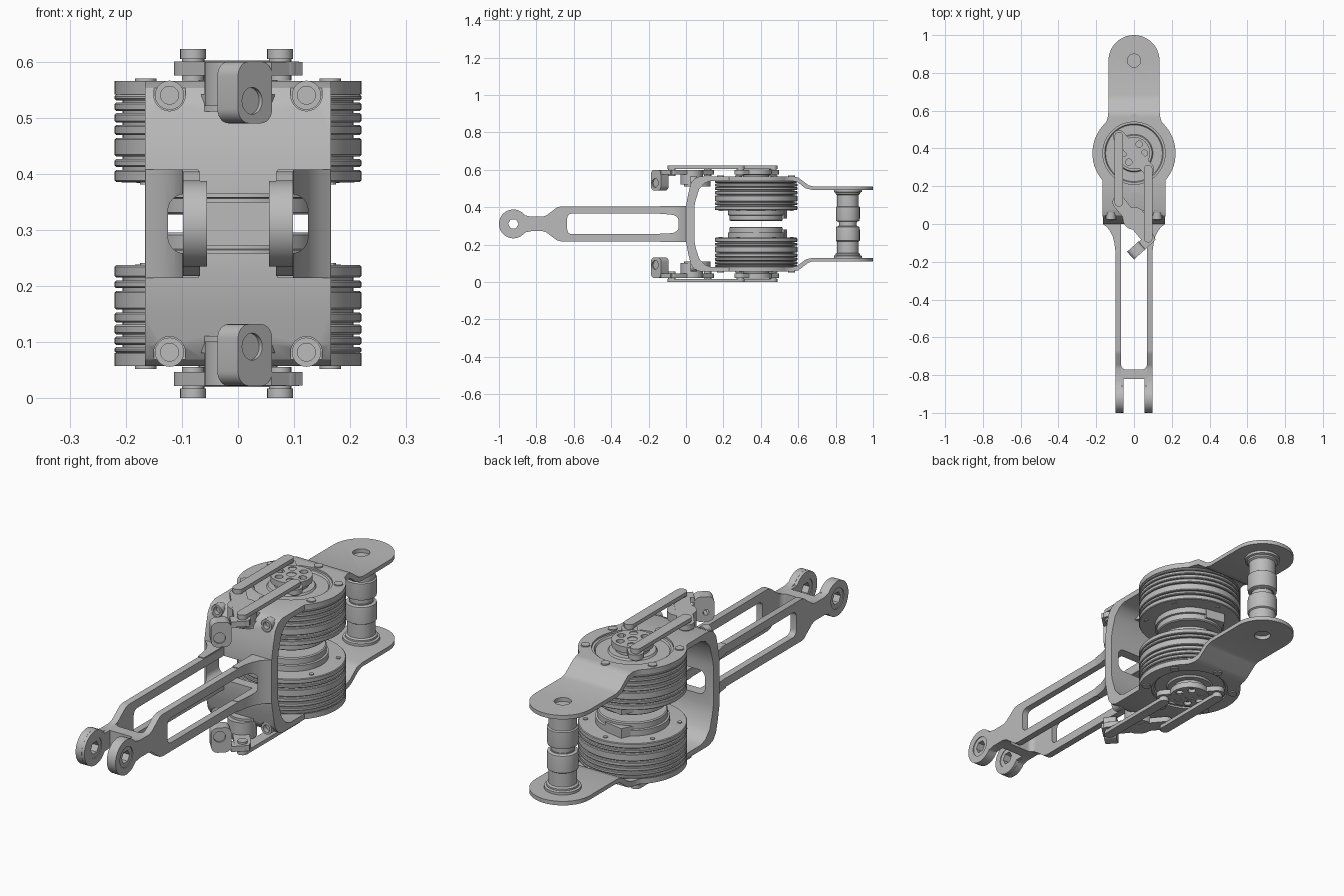
import bpy, bmesh
from math import sin, cos, pi, radians
from mathutils import Matrix

MID = 0.311          # height of the symmetry plane; parts are built relative to it
MOTOR_Y = 0.375

if "Cube" in bpy.data.objects:
    bpy.data.objects.remove(bpy.data.objects["Cube"])

grey = bpy.data.materials.new("machined_grey")
grey.use_nodes = True
grey.diffuse_color = (0.5, 0.5, 0.5, 1)
grey.node_tree.nodes["Principled BSDF"].inputs["Base Color"].default_value = (0.5, 0.5, 0.5, 1)


# ---- outline helpers
def arc(cx, cy, r, a0, a1, n=12):
    return [(cx + r * cos(radians(a0 + (a1 - a0) * i / n)),
             cy + r * sin(radians(a0 + (a1 - a0) * i / n))) for i in range(n + 1)]


def circle(cx, cy, r, n=32):
    return arc(cx, cy, r, 0, 360, n)[:-1]


def rounded(x0, x1, y0, y1, r):
    return (arc(x1 - r, y1 - r, r, 0, 90, 6) + arc(x0 + r, y1 - r, r, 90, 180, 6)
            + arc(x0 + r, y0 + r, r, 180, 270, 6) + arc(x1 - r, y0 + r, r, 270, 360, 6))


def capsule(p, q, r):
    from_deg = Matrix.Rotation(0, 2)
    dx, dy = q[0] - p[0], q[1] - p[1]
    length = (dx * dx + dy * dy) ** 0.5
    ux, uy = dx / length, dy / length
    flat = arc(length, 0, r, -90, 90) + arc(0, 0, r, 90, 270)
    return [(p[0] + x * ux - y * uy, p[1] + x * uy + y * ux) for x, y in flat]


# ---- object helpers
def make(name, bm):
    bmesh.ops.recalc_face_normals(bm, faces=bm.faces)
    mesh = bpy.data.meshes.new(name)
    bm.to_mesh(mesh)
    bm.free()
    mesh.materials.append(grey)
    ob = bpy.data.objects.new(name, mesh)
    ob.location.z = MID
    bpy.context.collection.objects.link(ob)
    return ob


def add_prism(bm, pts, axis, lo, hi):
    place = {'x': lambda u, v, w: (w, u, v), 'y': lambda u, v, w: (u, w, v),
             'z': lambda u, v, w: (u, v, w)}[axis]
    rings = [[bm.verts.new(place(u, v, w)) for u, v in pts] for w in (lo, hi)]
    bm.faces.new(rings[0])
    bm.faces.new(rings[1])
    for i in range(len(pts)):
        j = (i + 1) % len(pts)
        bm.faces.new((rings[0][i], rings[0][j], rings[1][j], rings[1][i]))


def prisms(name, axis, *pieces):
    bm = bmesh.new()
    for pts, lo, hi in pieces:
        add_prism(bm, pts, axis, lo, hi)
    return make(name, bm)


def lathe(name, profile, cy, n=64):
    bm = bmesh.new()
    verts = [bm.verts.new((r, 0, z)) for r, z in profile]
    edges = [bm.edges.new(pair) for pair in zip(verts, verts[1:])]
    bmesh.ops.spin(bm, geom=verts + edges, cent=(0, 0, 0), axis=(0, 0, 1),
                   angle=2 * pi, steps=n)
    bmesh.ops.remove_doubles(bm, verts=bm.verts, dist=1e-5)
    bmesh.ops.translate(bm, verts=bm.verts, vec=(0, cy, 0))
    return make(name, bm)


def finish(ob, cuts=(), common=(), mirror=""):
    for cutters, mode in ((common, 'INTERSECT'), (cuts, 'DIFFERENCE')):
        for cutter in cutters:
            cutter.hide_render = True
            mod = ob.modifiers.new("bool", 'BOOLEAN')
            mod.operation, mod.object, mod.solver = mode, cutter, 'EXACT'
    if mirror:
        mod = ob.modifiers.new("mirror", 'MIRROR')
        mod.use_axis = [a in mirror for a in "xyz"]
        mod.use_clip = mod.use_mirror_merge = False
    graph = bpy.context.evaluated_depsgraph_get()
    mesh = bpy.data.meshes.new_from_object(ob.evaluated_get(graph))
    ob.modifiers.clear()
    ob.data = mesh
    for other in bpy.context.selected_objects:
        other.select_set(False)
    ob.select_set(True)
    bpy.context.view_layer.objects.active = ob
    bpy.ops.object.shade_smooth_by_angle(angle=radians(30))
    for cutter in (*cuts, *common):
        bpy.data.objects.remove(cutter)
    return ob


def window():
    return prisms("window_cutter", 'y', (rounded(-.125, .125, -.053, .053, .03), -.3, .1))


# ---- yoke: bent strip trimmed to the plate outline
outer = [(0, .097), (.012, .16), (.025, .215), (.045, .242), (.075, .254), (.575, .254),
         (.6, .248), (.655, .207), (.68, .2), (1.02, .2)]
inner = [(1.02, .182), (.675, .182), (.64, .19), (.595, .224), (.57, .23), (.13, .23),
         (.1, .218), (.07, .185), (.05, .12), (.045, .09)]
half = outer + inner
yoke = prisms("yoke", 'x', (half + [(y, -z) for y, z in reversed(half)], -.3, .3))
side = ([(.165, -.1)] + arc(0, MOTOR_Y, .22, -41, 48, 20) + [(.139, .565), (.135, .6)]
        + arc(0, .865, .135, 0, 90))
outline = prisms("outline_cutter", 'z', (side + [(-x, y) for x, y in reversed(side[:-1])], -.4, .4))
bores = prisms("bore_cutter", 'z', (circle(0, .865, .035), -.5, .5),
               (circle(0, MOTOR_Y, .165, 64), -.5, .5))
notch_bits = [([(-.06, .2), (.06, .2), (.06, .3), (-.06, .3)], -.1, .07)]
for s in (-1, 1):
    notch_bits.append((arc(s * .122, .229, .028, 180, 360) + [(s * .122 + .028, .3), (s * .122 - .028, .3)],
                       -.1, .045))
notches = prisms("notch_cutter", 'y', *notch_bits)
finish(notches, mirror="z")
finish(yoke, cuts=(window(), bores, notches), common=(outline,))

# ---- socket screws in the front corners
screw = prisms("front_screw", 'y', (circle(.122, .229, .026), .025, .06))
finish(screw, cuts=(prisms("socket_cutter", 'y', (circle(.122, .229, .016), 0, .045)),), mirror="xz")

# ---- twin front arms with slots and eyelets
top = [(.02, .093), (-.67, .093), (-.69, .088), (-.745, .046), (-.765, .039), (-.83, .039), (-.857, .045)]
arm_side = top + arc(-.923, 0, .077, 38, 322, 40) + [(y, -z) for y, z in reversed(top)]
arm = prisms("front_arm", 'x', (arm_side, .068, .098))
slot = prisms("slot_cutter", 'x', (rounded(-.635, .3, -.055, .055, .025), 0, .2),
              (circle(-.923, 0, .045), 0, .2))
finish(arm, cuts=(slot,), mirror="x")

eye = prisms("eyelet", 'x', (arc(-.923, 0, .0765, 32, 328, 40) + [(-.8, -.038), (-.8, .038)], .055, .097))
finish(eye, cuts=(prisms("eye_cutter", 'x', (circle(-.923, 0, .045), 0, .2)),), mirror="x")
bush = prisms("eyelet_bushing", 'x', (circle(-.923, 0, .045), .058, .094))
finish(bush, cuts=(prisms("bush_cutter", 'x', (circle(-.923, 0, .028, 6), 0, .2)),), mirror="x")

web = ([(-.075, -.82), (.075, -.82)] + arc(.043, -.745, .025, 0, -90, 6)
       + arc(-.043, -.745, .025, -90, -180, 6) + [(-.075, -.745)])
web.insert(2, (.075, -.745))
finish(prisms("arm_web", 'z', (web, -.039, .039)))

# ---- curved gussets blending the arms into the yoke
curve = [(.165, .03), (.165, 0), (.146, -.014), (.128, -.035), (.113, -.065), (.104, -.1),
         (.099, -.14), (.07, -.14), (.07, .03)]
finish(prisms("arm_gusset", 'z', (curve, -.097, .097)), cuts=(window(),), mirror="x")

# ---- finned motors
fins = [(.074, .096), (.101, .115), (.12, .153), (.158, .176), (.18, .197), (.201, .216), (.22, .23)]
profile = [(0, .016), (.137, .016), (.142, .02), (.142, .045), (.15, .047), (.15, .072), (.21, .074)]
for lo, hi in fins:
    profile += [(.206, lo), (.217, lo), (.22, lo + .003), (.22, hi - .003), (.217, hi), (.206, hi)]
profile += [(.165, .23), (.165, .246), (.155, .246), (.15, .238), (.1, .238), (.095, .246), (0, .246)]
finish(lathe("motor", profile, MOTOR_Y), mirror="z")
finish(prisms("motor_connector", 'z', ([(-.12, .42), (-.06, .54), (.03, .525), (.03, .42)], .03, .073)),
       mirror="z")

# ---- motor rim screws, on both faces of each motor
rim = []
for k in range(6):
    x, y = .19 * cos(radians(30 + 60 * k)), MOTOR_Y + .19 * sin(radians(30 + 60 * k))
    rim += [(circle(x, y, .019, 16), .24, .259), (circle(x, y, .01, 12), .07, .08)]
finish(prisms("rim_screws", 'z', *rim), mirror="z")

# ---- motor horn with a ring of holes
pin_a, pin_b = (-.08, .465), (.075, .29)
finish(prisms("horn_arm", 'z', (capsule(pin_a, pin_b, .032), .264, .288)), mirror="z")
hub = lathe("horn_hub", [(0, .24), (.07, .24), (.07, .262), (.085, .264), (.085, .291), (0, .291)], MOTOR_Y)
holes = [(circle(0, MOTOR_Y, .02, 16), .275, .4)]
for k in range(6):
    holes.append((circle(.055 * cos(k * pi / 3), MOTOR_Y + .055 * sin(k * pi / 3), .017, 16), .275, .4))
finish(hub, cuts=(prisms("horn_cutter", 'z', *holes),), mirror="z")

# ---- link bars and the lever they drive
end_a, end_b = (-.08, .115), (.075, -.075)
finish(prisms("link_bars", 'z', (capsule(pin_a, end_a, .023), .294, .311),
              (capsule(pin_b, end_b, .023), .294, .311)), mirror="z")
finish(prisms("link_pins", 'z', *[(circle(*p, .02, 20), .255, .3) for p in (pin_a, pin_b, end_a, end_b)]),
       mirror="z")
finish(prisms("lever", 'z', (capsule(end_a, end_b, .034), .264, .289)), mirror="z")
finish(prisms("lever_pivot", 'z', (circle(0, .03, .06), .21, .288), (circle(0, .06, .07), .2, .23)),
       mirror="z")
finish(prisms("lever_tip", 'z', ([(.025, -.095), (.06, -.135), (.115, -.082), (.08, -.045)], .2642, .2885)),
       mirror="z")

# hanging tab with a bolt hole, turned to the lever's angle
tab = prisms("lever_tab", 'y', (rounded(0, .082, .179, .289, .026), 0, .055))
tab_hole = prisms("tab_cutter", 'y', (circle(.034, .219, .024), -.1, .008),
                  (circle(.034, .219, .013, 6), .009, .1))
turn = Matrix.Translation((0, -.188, 0)) @ Matrix.Rotation(radians(42), 4, 'Z')
for ob in (tab, tab_hole):
    ob.data.transform(turn)
finish(tab, cuts=(tab_hole,), mirror="z")

# ---- rear spacer post
post = [(0, .008), (.05, .008), (.05, .012), (.062, .016), (.064, .03), (.064, .09), (.058, .094),
        (.058, .155), (.066, .16), (.066, .168), (.075, .171), (.075, .183), (0, .183)]
finish(lathe("rear_post", post, .865, 48), mirror="z")
finish(prisms("post_core", 'z', (circle(0, .865, .047), -.02, .02)))
